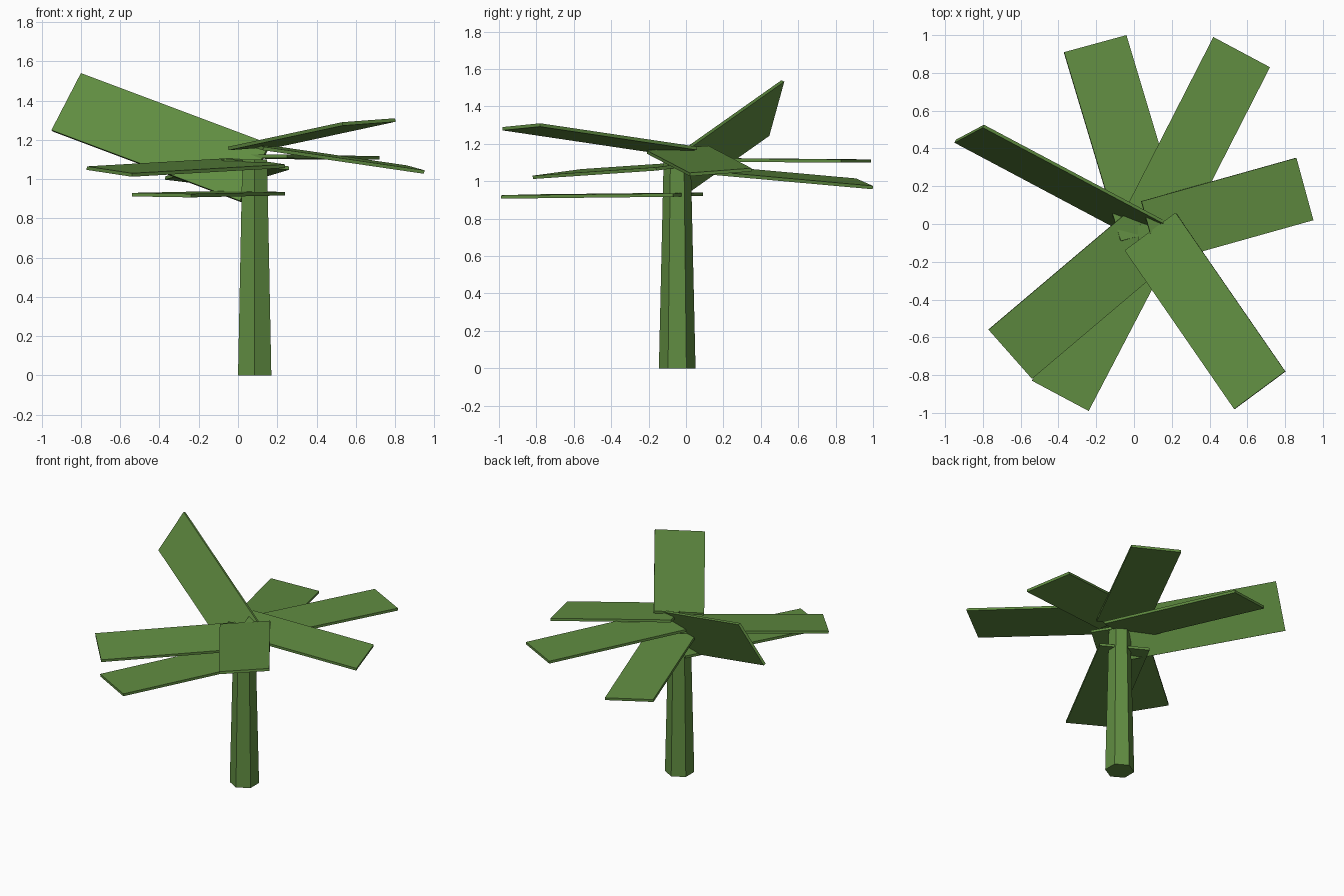
import bpy
import bmesh
from mathutils import Vector

cube = bpy.data.objects.get("Cube")
if cube:
    bpy.data.objects.remove(cube, do_unlink=True)

LEAF_THICKNESS = 0.018

green = bpy.data.materials.new("leaf_green")
green.use_nodes = True
green.diffuse_color = (0.118, 0.265, 0.053, 1)
green.node_tree.nodes["Principled BSDF"].inputs["Base Color"].default_value = green.diffuse_color


def add_object(name, bm):
    """Turn a bmesh into a flat shaded object in the scene."""
    mesh = bpy.data.meshes.new(name)
    bm.to_mesh(mesh)
    bm.free()
    mesh.materials.append(green)
    obj = bpy.data.objects.new(name, mesh)
    bpy.context.collection.objects.link(obj)
    return obj


def add_leaf(name, tip_a, tip_b, root_b):
    """Rectangular slab from its two tip corners and the root corner behind tip_b."""
    a, b, c = Vector(tip_a), Vector(tip_b), Vector(root_b)
    bm = bmesh.new()
    face = bm.faces.new([bm.verts.new(p) for p in (a, b, c, a + c - b)])
    face.normal_update()
    if face.normal.z < 0:
        face.normal_flip()
    leaf = add_object(name, bm)
    solid = leaf.modifiers.new("thickness", 'SOLIDIFY')
    solid.thickness = LEAF_THICKNESS
    solid.offset = -1
    return leaf


# Tapered six-sided trunk
bm = bmesh.new()
bmesh.ops.create_cone(bm, cap_ends=True, segments=6,
                      radius1=0.098, radius2=0.073, depth=1.1)
bmesh.ops.translate(bm, vec=(0.085, -0.047, 0.55), verts=bm.verts)
add_object("trunk", bm)

# Flat leaves fanned around the crown
add_leaf("leaf_back_right", (-0.37, 0.91, 1.015), (-0.04, 1.0, 0.975), (0.26, 0.0, 1.065))
add_leaf("leaf_back_left", (0.42, 0.99, 1.117), (0.72, 0.83, 1.117), (0.25, -0.09, 1.125))
add_leaf("leaf_left", (0.86, 0.35, 1.07), (0.95, 0.02, 1.045), (0.13, -0.21, 1.165))
add_leaf("leaf_front_left", (0.8, -0.78, 1.31), (0.53, -0.98, 1.29), (-0.05, -0.14, 1.165))
add_leaf("leaf_front_right", (-0.77, -0.56, 1.065), (-0.54, -0.82, 1.03), (0.24, -0.16, 1.075))
add_leaf("leaf_low", (-0.54, -0.83, 0.93), (-0.24, -0.99, 0.925), (0.24, -0.07, 0.935))
add_leaf("leaf_raised", (-0.8, 0.51, 1.54), (-0.95, 0.43, 1.25), (0.01, -0.08, 0.89))
